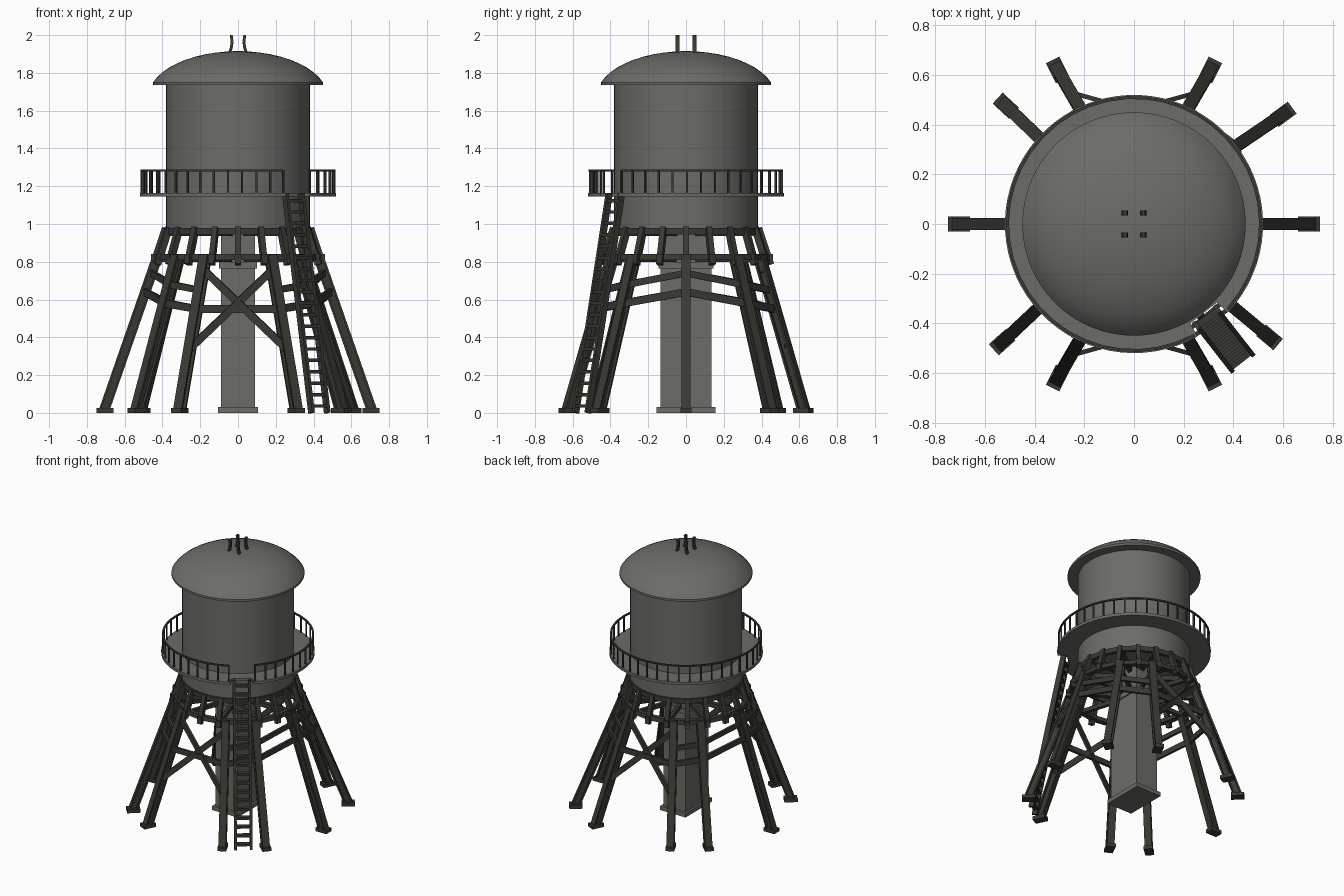
import bpy, bmesh, math
from mathutils import Vector

if "Cube" in bpy.data.objects:
    bpy.data.objects.remove(bpy.data.objects["Cube"])

def material(name, c):
    m = bpy.data.materials.new(name)
    m.diffuse_color = (*c, 1)
    m.use_nodes = True
    m.node_tree.nodes["Principled BSDF"].inputs["Base Color"].default_value = m.diffuse_color
    return m

GREY = material("tank grey", (0.15, 0.15, 0.138))
DARK = material("dark iron", (0.042, 0.042, 0.033))

def finish(bm, name, mat, smooth=False):
    bmesh.ops.recalc_face_normals(bm, faces=bm.faces)
    me = bpy.data.meshes.new(name)
    bm.to_mesh(me)
    bm.free()
    ob = bpy.data.objects.new(name, me)
    bpy.context.collection.objects.link(ob)
    me.materials.append(mat)
    if smooth:
        bpy.ops.object.select_all(action='DESELECT')
        ob.select_set(True)
        bpy.context.view_layer.objects.active = ob
        bpy.ops.object.shade_smooth_by_angle(angle=math.radians(35))
    return ob

def polar(r, deg, z):
    a = math.radians(deg)
    return Vector((r * math.cos(a), r * math.sin(a), z))

def beam(bm, a, b, w, h, up=(0, 0, 1), i_section=False):
    """Straight bar from a to b: w across, h along the 'up' hint."""
    a, b = Vector(a), Vector(b)
    d = (b - a).normalized()
    s = d.cross(Vector(up)).normalized()
    u = s.cross(d)
    x, y = w / 2, h / 2
    prof = [(-x, -y), (x, -y), (x, y), (-x, y)]
    if i_section:
        t, f = x * 0.35, y * 0.6
        prof = [(-x, -y), (x, -y), (x, -f), (t, -f), (t, f), (x, f),
                (x, y), (-x, y), (-x, f), (-t, f), (-t, -f), (-x, -f)]
    lo = [bm.verts.new(a + s * p + u * q) for p, q in prof]
    hi = [bm.verts.new(b + s * p + u * q) for p, q in prof]
    n = len(prof)
    for i in range(n):
        bm.faces.new((lo[i], lo[(i + 1) % n], hi[(i + 1) % n], hi[i]))
    bm.faces.new(lo[::-1])
    bm.faces.new(hi)

def lathe(name, prof, mat, seg=48, closed=False, smooth=True):
    bm = bmesh.new()
    rings = []
    for r, z in prof:
        if r == 0:
            rings.append([bm.verts.new((0, 0, z))] * seg)
        else:
            rings.append([bm.verts.new(polar(r, 360 * k / seg, z)) for k in range(seg)])
    pairs = list(zip(rings, rings[1:])) + ([(rings[-1], rings[0])] if closed else [])
    for p, q in pairs:
        for k in range(seg):
            j = (k + 1) % seg
            vs = list(dict.fromkeys((p[k], p[j], q[j], q[k])))
            bm.faces.new(vs)
    return finish(bm, name, mat, smooth)

# Tank and domed roof
lathe("tank", [(0, 0.975), (0.38, 0.975), (0.38, 1.74), (0, 1.74)], GREY, 64)
dome = [(0.45 * math.sin(t), 1.75 + 0.165 * (math.cos(t) - math.cos(1.25)) / (1 - math.cos(1.25)))
        for t in [1.25 * k / 10 for k in range(10, -1, -1)]]
dome = [(r / math.sin(1.25), z) for r, z in dome]
lathe("roof", [(0, 1.735), (0.45, 1.735)] + dome, GREY, 64)
lathe("roof_cap", [(0, 1.90), (0.07, 1.90), (0.07, 1.911), (0, 1.917)], GREY, 24)

# Four bent prongs on the roof
bm = bmesh.new()
for sx in (-1, 1):
    for sy in (-1, 1):
        pts = [(0.047, 1.90), (0.036, 1.93), (0.031, 1.965), (0.036, 2.0)]
        for (x0, z0), (x1, z1) in zip(pts, pts[1:]):
            beam(bm, (sx * x0, sy * 0.045, z0), (sx * x1, sy * 0.045, z1), 0.02, 0.015, (1, 0, 0))
finish(bm, "roof_prongs", DARK)

# Walkway with a notch where the ladder arrives
LAD = -52
bm = bmesh.new()
angs = [LAD + d for d in [-8.5, 8.5] + [8.51 + k * 5.0 for k in range(69)]] 
angs = [LAD - 8.5, LAD + 8.5] + [LAD + 8.6 + 342.8 * k / 68 for k in range(69)]
rows = []
for i, a in enumerate(angs):
    r = 0.46 if i < 2 else 0.52
    rows.append([bm.verts.new(polar(*p)) for p in
                 ((0.375, a, 1.145), (r, a, 1.145), (r, a, 1.165), (0.375, a, 1.165))])
for p, q in zip(rows, rows[1:] + rows[:1]):
    for k in range(4):
        j = (k + 1) % 4
        bm.faces.new((p[k], p[j], q[j], q[k]))
finish(bm, "walkway", GREY, True)

# Railing around the walkway, open at the ladder
bm = bmesh.new()
rail = [LAD + 10 + 8.5 * k for k in range(41)]
for k, a in enumerate(rail):
    beam(bm, polar(0.51, a, 1.16), polar(0.51, a, 1.285), 0.01, 0.01, polar(1, a, 0))
    if k:
        beam(bm, polar(0.51, rail[k - 1], 1.283), polar(0.51, a, 1.283), 0.012, 0.01)
finish(bm, "railing", DARK)

# Ladder
bm = bmesh.new()
out, side = polar(1, LAD, 0), polar(1, LAD + 90, 0)
bot, top = polar(0.70, LAD, 0), polar(0.475, LAD, 1.16)
for s in (-1, 1):
    beam(bm, bot + side * s * 0.053, top + side * s * 0.053, 0.018, 0.035, out)
for k in range(19):
    c = bot.lerp(top, (k + 0.6) / 19.2)
    beam(bm, c - side * 0.06, c + side * 0.06, 0.03, 0.018)
finish(bm, "ladder", DARK)

# Central riser with base plate and collar
bm = bmesh.new()
for w, d, z0, z1 in ((0.18, 0.27, 0.01, 0.98), (0.21, 0.31, 0, 0.03), (0.2, 0.29, 0.765, 0.8)):
    beam(bm, (0, 0, z0), (0, 0, z1), w, d, (0, 1, 0))
finish(bm, "riser", GREY)

# Splayed legs: (foot x, foot y, angle at the top), in order around the tower
LEGS = [(0.71, 0, 0), (0.605, 0.445, 38), (0.31, 0.625, 66), (-0.31, 0.625, 114),
        (-0.52, 0.48, 138), (-0.71, 0, 180), (-0.535, -0.48, 221),
        (-0.31, -0.625, 246), (0.31, -0.625, 294), (0.55, -0.46, 320)]
ends = [(Vector((x, y, 0.01)), polar(0.425, a, 0.83)) for x, y, a in LEGS]
bm = bmesh.new()
feet = bmesh.new()
for f, t in ends:
    o = Vector((f.x, f.y, 0)).normalized()
    beam(bm, f, t, 0.05, 0.055, o, True)
    beam(feet, f - o * 0.05 - Vector((0, 0, -0.003)), f + o * 0.04 + Vector((0, 0, 0.003)), 0.06, 0.026)
finish(bm, "legs", DARK)
finish(feet, "feet", DARK)

# Bracing between neighbouring legs
def at(i, z):
    f, t = ends[i % 10]
    return f.lerp(t, (z - 0.01) / 0.82)

level = [0.64, 0.58, 0.55, 0.55, 0.58] * 2
bm = bmesh.new()
for i in range(10):
    j = (i + 1) % 10
    beam(bm, at(i, level[i]), at(j, level[j]), 0.018, 0.04)
    if i in (2, 7):
        beam(bm, at(i, 0.34), at(j, 0.76), 0.018, 0.04)
        beam(bm, at(i, 0.76), at(j, 0.34), 0.018, 0.04)
    else:
        beam(bm, at(i, level[i] + 0.1), at(j, level[j] + 0.1), 0.018, 0.035)
finish(bm, "leg_braces", DARK)

# Support crown: two hoops, slanted struts and floor beams
lathe("upper_hoop", [(0.37, 0.945), (0.395, 0.945), (0.395, 0.98), (0.37, 0.98)], DARK, 20, True, False)
lathe("lower_hoop", [(0.405, 0.81), (0.445, 0.81), (0.44, 0.84), (0.405, 0.84)], DARK, 20, True, False)
bm = bmesh.new()
for k in range(20):
    a = 18 * k
    beam(bm, polar(0.45, a, 0.785), polar(0.385, a, 0.98), 0.03, 0.035, polar(1, a, 0))
    beam(bm, polar(0.40, a, 0.825), polar(0.46, a, 0.825), 0.035, 0.03)
for k in range(10):
    beam(bm, polar(0.08, 36 * k, 0.955), polar(0.385, 36 * k, 0.955), 0.03, 0.035)
    beam(bm, polar(0.10, 36 * k, 0.815), polar(0.42, 36 * k, 0.815), 0.025, 0.03)
finish(bm, "support_crown", DARK)
